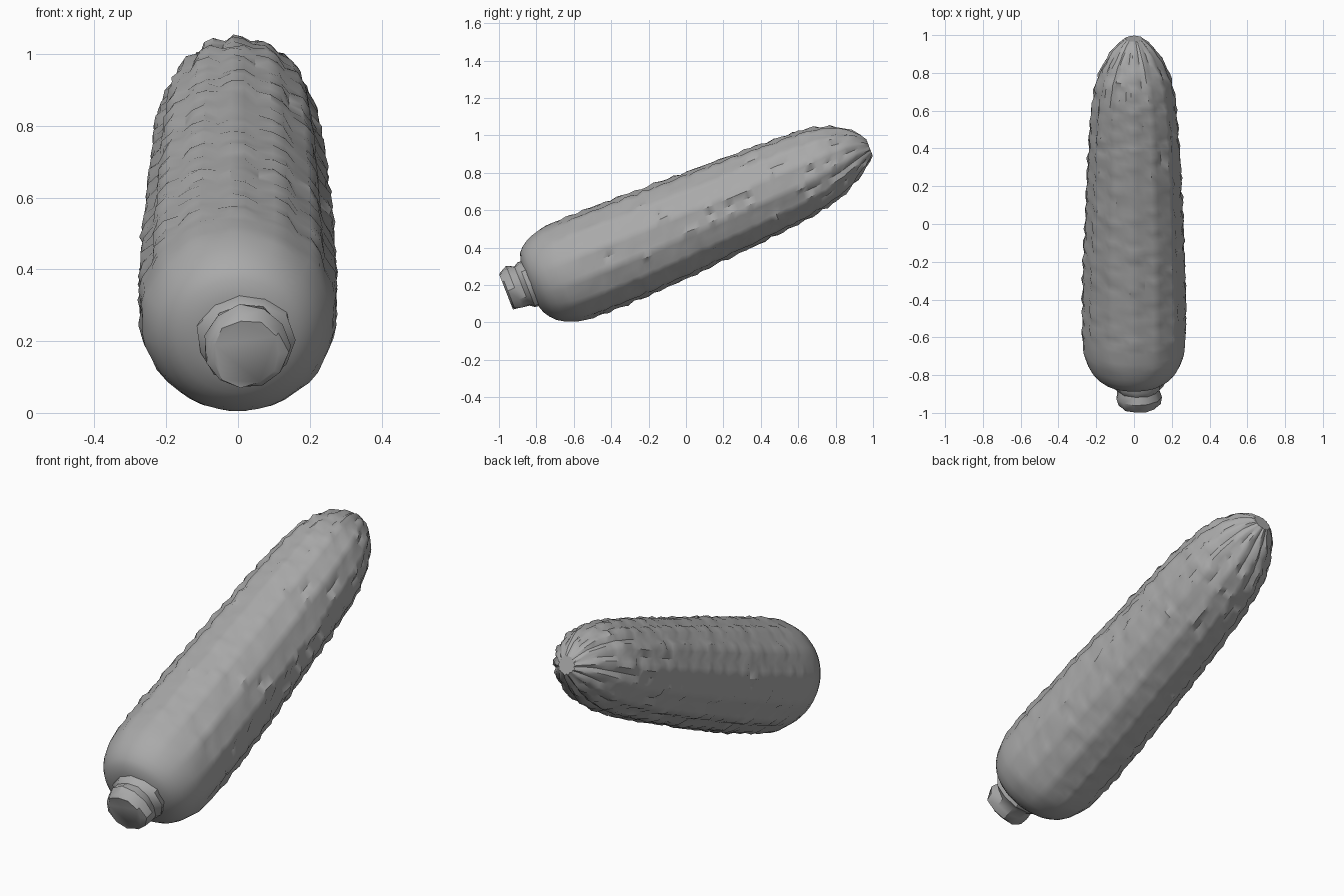
import bpy, bmesh, random
from math import sin, cos, pi, radians, atan2
from mathutils import Vector

random.seed(4)
if "Cube" in bpy.data.objects:
    bpy.data.objects.remove(bpy.data.objects["Cube"])

# One plain grey for the whole model
grey = bpy.data.materials.new("plain grey")
grey.use_nodes = True
colour = (0.4, 0.4, 0.4, 1)
grey.diffuse_color = colour
grey.node_tree.nodes["Principled BSDF"].inputs["Base Color"].default_value = colour

# Axis of the cob, rising towards the back
ALONG = Vector((0, 0.931, 0.365))
ACROSS = Vector((0, -0.365, 0.931))
ROWS = 14


def smooth_path(points, step):
    """Resample profile points with a Catmull-Rom curve."""
    pts = [Vector(p) for p in points]
    out = []
    for i in range(len(pts) - 1):
        a, b, c, d = pts[max(i - 1, 0)], pts[i], pts[i + 1], pts[min(i + 2, len(pts) - 1)]
        count = max(1, round((c - b).length / step))
        for k in range(count):
            t = k / count
            out.append(b + (c - a) * (t / 2) + (a * 2 - b * 5 + c * 4 - d) * (t * t / 2)
                       + (b * 3 - a - c * 3 + d) * (t ** 3 / 2))
    return out + [pts[-1]]


def tilted_lathe(name, path, sides, x_shift, relief):
    """Skin rings along the axis; each path point is (distance, centre, radius)."""
    bm = bmesh.new()
    rings = []
    for s, centre, radius in path:
        ring = []
        for k in range(sides):
            a = 2 * pi * k / sides
            r = radius + relief(s, a, radius)
            ring.append(bm.verts.new(ALONG * s + ACROSS * (centre + r * sin(a))
                                     + Vector((x_shift + r * cos(a), 0, 0))))
        rings.append(ring)
    for lower, upper in zip(rings, rings[1:]):
        for k in range(sides):
            n = (k + 1) % sides
            bm.faces.new((lower[k], lower[n], upper[n], upper[k]))
    bm.faces.new(rings[0][::-1])
    bm.faces.new(rings[-1])
    bmesh.ops.recalc_face_normals(bm, faces=bm.faces)
    mesh = bpy.data.meshes.new(name)
    bm.to_mesh(mesh)
    bm.free()
    mesh.materials.append(grey)
    obj = bpy.data.objects.new(name, mesh)
    bpy.context.collection.objects.link(obj)
    bpy.ops.object.select_all(action="DESELECT")
    obj.select_set(True)
    bpy.context.view_layer.objects.active = obj
    bpy.ops.object.shade_smooth_by_angle(angle=radians(35))
    return obj


def kernels(s, a, radius):
    """Rows of kernels, fading out on the smooth base."""
    fade = min(1, max(0, (s + 0.62) / 0.3))
    row = int(a / (2 * pi) * ROWS)
    groove = abs(sin(a * ROWS / 2))
    bump = sin(s * 2 * pi / 0.1 + row * 2.4)
    uneven = random.uniform(-0.005, 0.005)
    return fade * (0.014 * (groove - 0.6) + 0.005 * bump * groove + uneven) * min(1, radius / 0.12)


def rough(s, a, radius):
    return random.uniform(-0.008, 0.008)


# Cob body, from the blunt base to the rounded tip
body = [(-0.71, 0.5, 0.1), (-0.69, 0.5, 0.17), (-0.64, 0.49, 0.225), (-0.56, 0.485, 0.26),
        (-0.45, 0.481, 0.274), (-0.1, 0.482, 0.27), (0.3, 0.491, 0.255), (0.75, 0.505, 0.232),
        (0.98, 0.518, 0.205), (1.1, 0.526, 0.165), (1.2, 0.528, 0.105), (1.255, 0.515, 0.045)]
tilted_lathe("cob", smooth_path(body, 0.035), ROWS * 3, 0, kernels)

# Short flared stalk with a flat cut end
stalk = [(-0.66, 0.5, 0.13), (-0.72, 0.5, 0.135), (-0.745, 0.505, 0.115),
         (-0.785, 0.507, 0.12), (-0.825, 0.505, 0.112), (-0.836, 0.504, 0.098)]
tilted_lathe("stalk", stalk, 11, 0.022, rough)
